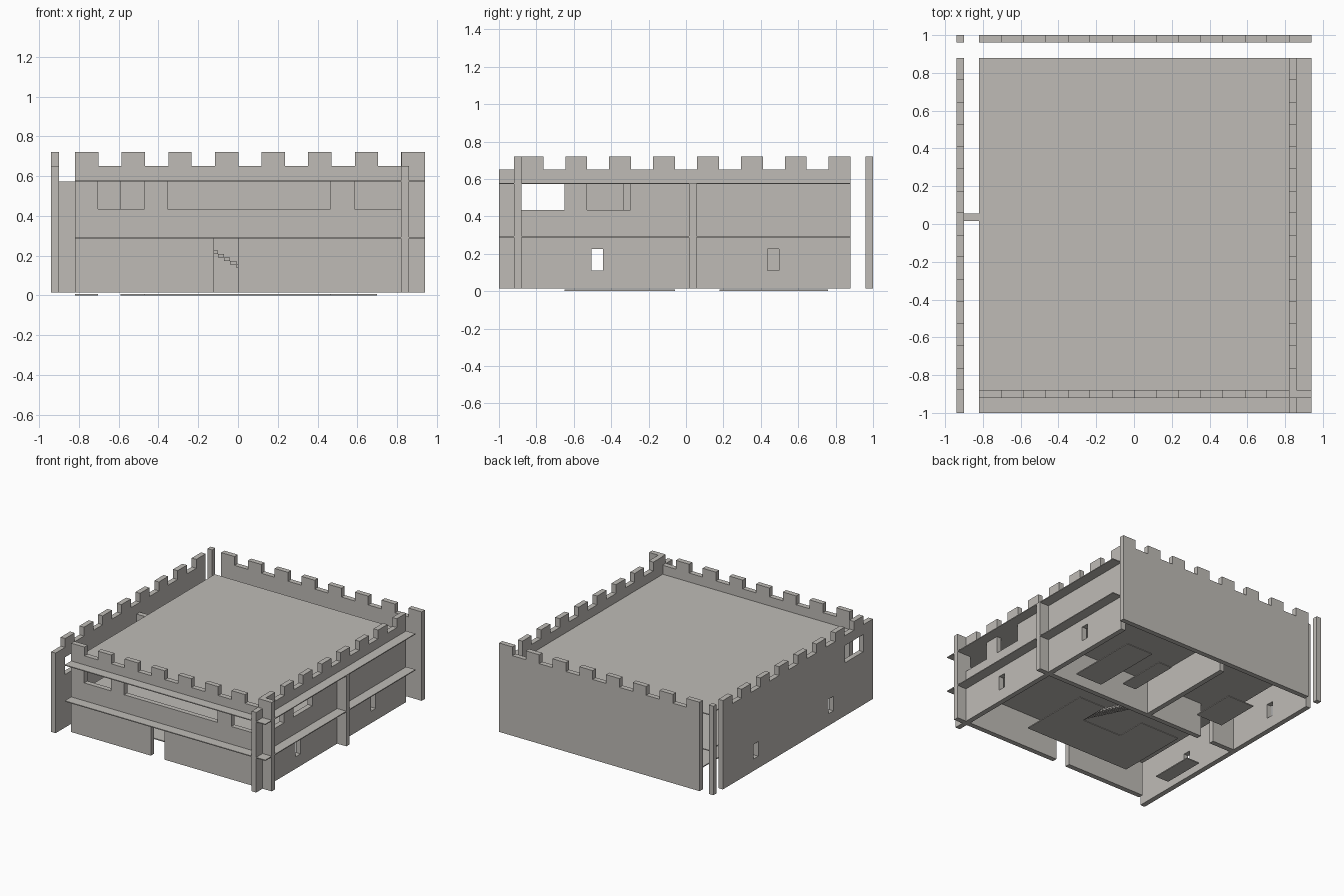
import bpy
import bmesh
from mathutils import Vector

cube = bpy.data.objects.get("Cube")
if cube:
    bpy.data.objects.remove(cube, do_unlink=True)

stone = bpy.data.materials.new("warm_grey_stone")
stone.use_nodes = True
colour = (0.52, 0.50, 0.47, 1)
stone.diffuse_color = colour
stone.node_tree.nodes["Principled BSDF"].inputs["Base Color"].default_value = colour

UNIT = 1.76 / 15          # merlon width
THICK = 0.04
BASE, MID, ROOF, WALK, TOP = 0.015, 0.287, 0.572, 0.65, 0.72


def panel(name, axis, pos, a, b, voids=(), thick=THICK):
    """Flat board normal to an axis, covering a..b, with rectangular voids (u0, v0, u1, v1)."""
    us = sorted({a[0], b[0], *(w[i] for w in voids for i in (0, 2))})
    vs = sorted({a[1], b[1], *(w[i] for w in voids for i in (1, 3))})
    us = [u for u in us if a[0] <= u <= b[0]]
    vs = [v for v in vs if a[1] <= v <= b[1]]
    place = {"x": lambda u, v: (pos, u, v),
             "y": lambda u, v: (u, pos, v),
             "z": lambda u, v: (u, v, pos)}[axis]
    bm = bmesh.new()
    for u0, u1 in zip(us, us[1:]):
        for v0, v1 in zip(vs, vs[1:]):
            cu, cv = (u0 + u1) / 2, (v0 + v1) / 2
            if u1 - u0 < 1e-5 or any(w[0] < cu < w[2] and w[1] < cv < w[3] for w in voids):
                continue
            corners = ((u0, v0), (u1, v0), (u1, v1), (u0, v1))
            bm.faces.new([bm.verts.new(place(*c)) for c in corners])
    bmesh.ops.remove_doubles(bm, verts=bm.verts, dist=1e-5)
    grown = bmesh.ops.extrude_face_region(bm, geom=bm.faces[:])["geom"]
    shift = Vector([thick if axis == k else 0 for k in "xyz"])
    bmesh.ops.translate(bm, vec=shift, verts=[g for g in grown if isinstance(g, bmesh.types.BMVert)])
    bmesh.ops.recalc_face_normals(bm, faces=bm.faces)
    bmesh.ops.dissolve_limit(bm, angle_limit=0.01, verts=bm.verts, edges=bm.edges)
    mesh = bpy.data.meshes.new(name)
    bm.to_mesh(mesh)
    bm.free()
    mesh.materials.append(stone)
    obj = bpy.data.objects.new(name, mesh)
    bpy.context.collection.objects.link(obj)
    return obj


def gaps(start):
    """Crenel gaps between eight merlons."""
    return [(start + UNIT * k, WALK, start + UNIT * (k + 1), TOP) for k in range(1, 14, 2)]


# Outer walls
WIN_LOW, WIN_HIGH = 0.435, ROOF
door = (-2 * 0.06, BASE, 0, MID)
front_windows = [(u0, WIN_LOW, u1, WIN_HIGH) for u0, u1 in ((-0.705, -0.47), (-0.355, 0.465), (0.585, 0.82))]
panel("front_wall", "y", -0.92, (-0.82, BASE), (0.94, TOP), gaps(-0.82) + front_windows + [door])
panel("back_wall", "y", 0.96, (-0.82, BASE), (0.94, TOP), gaps(-0.82))

slits = [(y, 0.11, y + 0.06, 0.225) for y in (-0.505, 0.437)]
corner_window = (-0.88, WIN_LOW, -0.65, WIN_HIGH)
low_end = (-1, WALK, -0.88, TOP)
side = gaps(-0.88) + slits + [corner_window, low_end]
panel("left_side_wall", "x", 0.82, (-1, BASE), (0.88, TOP), side + [(-0.53, WIN_LOW, -0.297, WIN_HIGH)])
panel("right_side_wall", "x", -0.94, (-1, BASE), (0.88, TOP), side)
panel("corner_post", "x", -0.94, (0.96, BASE), (1.0, TOP))

# Floors
for name, z in (("middle_floor", MID), ("roof_floor", ROOF)):
    panel(name, "z", z, (-0.82, -1), (0.94, 0.88), thick=0.007)

# Inner walls
panel("cross_wall", "y", 0.015, (-0.90, BASE), (0.94, ROOF), [(-0.705, BASE, -0.59, MID)])
panel("back_room_wall", "x", -0.12, (0.04, BASE), (0.88, MID))
panel("upper_room_wall", "y", -0.335, (-0.59, MID), (0.47, ROOF))

# Loose ground plates
plates = {
    "hall_plate": ((-0.47, -0.65), (0.465, -0.06), [(-0.12, -0.30, 0.23, -0.06)]),
    "store_plate": ((0.465, 0.18), (0.70, 0.76), []),
    "narrow_plate": ((0.23, 0.29), (0.35, 0.70), []),
    "chamber_plate": ((-0.59, 0.29), (-0.355, 0.65), []),
    "side_plate": ((-0.82, -0.59), (-0.705, -0.24), []),
}
for name, (a, b, holes) in plates.items():
    panel(name, "z", 0, a, b, holes, thick=0.008)

# Staircase rising towards -x
for k in range(15):
    x = 0.24 - 0.031 * k
    panel(f"stair_{k + 1}", "z", 0.015 + 0.0175 * k, (x - 0.031, -0.30), (x, -0.18), thick=0.0175)
